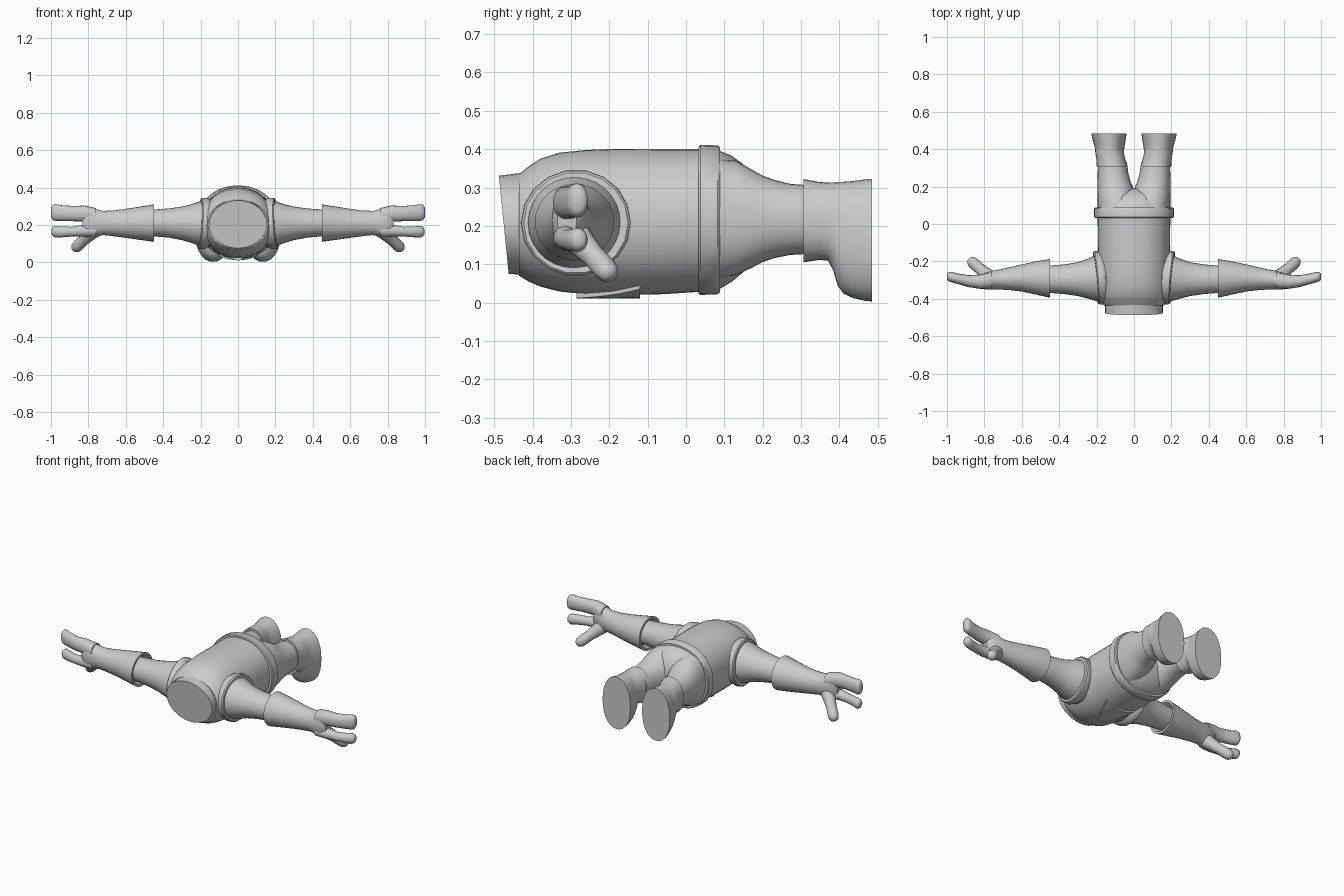
import bpy, bmesh
from math import cos, sin, tau, radians
from mathutils import Vector

X, Y, Z = Vector((1, 0, 0)), Vector((0, 1, 0)), Vector((0, 0, 1))


def finish(name, bm, mirror, angle):
    bmesh.ops.recalc_face_normals(bm, faces=bm.faces)
    me = bpy.data.meshes.new(name)
    bm.to_mesh(me)
    bm.free()
    ob = bpy.data.objects.new(name, me)
    bpy.context.collection.objects.link(ob)
    if mirror:
        ob.modifiers.new("Mirror", 'MIRROR').use_mirror_merge = False
    bpy.ops.object.select_all(action='DESELECT')
    ob.select_set(True)
    bpy.context.view_layer.objects.active = ob
    bpy.ops.object.shade_smooth_by_angle(angle=radians(angle))
    return ob


def loft(name, secs, u, v, n=28, power=2.0, mirror=False, angle=38):
    """Skin rounded rings (centre, radius along u, radius along v) and cap both ends."""
    bm = bmesh.new()
    rings = []
    for c, ru, rv in secs:
        ring = []
        for i in range(n):
            a = tau * i / n
            k = (abs(cos(a)) ** power + abs(sin(a)) ** power) ** (-1 / power)
            ring.append(bm.verts.new(Vector(c) + u * ru * k * cos(a) + v * rv * k * sin(a)))
        rings.append(ring)
    for a, b in zip(rings, rings[1:]):
        for i in range(n):
            j = (i + 1) % n
            bm.faces.new((a[i], a[j], b[j], b[i]))
    bm.faces.new(rings[0])
    bm.faces.new(rings[-1])
    return finish(name, bm, mirror, angle)


def along_y(name, rows, **kw):
    """Rows of y, x min, x max, z min, z max."""
    secs = [(((a + b) / 2, y, (c + d) / 2), (b - a) / 2, (d - c) / 2) for y, a, b, c, d in rows]
    return loft(name, secs, X, Z, **kw)


def along_x(name, rows, **kw):
    """Rows of x, y min, y max, z min, z max, mirrored to both sides."""
    secs = [((x, (a + b) / 2, (c + d) / 2), (b - a) / 2, (d - c) / 2) for x, a, b, c, d in rows]
    return loft(name, secs, Y, Z, mirror=True, **kw)


# Torso lying along y, chest down
along_y("torso", [
    (-.435, -.16, .16, .07, .335), (-.41, -.178, .178, .055, .355), (-.38, -.187, .187, .042, .375),
    (-.33, -.191, .191, .029, .391), (-.26, -.192, .192, .022, .398), (-.18, -.192, .192, .02, .401),
    (-.06, -.193, .193, .022, .4), (.06, -.195, .195, .03, .4)], power=2.15, n=36)

# Slanted neck stump
loft("neck", [((0, -.40, .205), .155, .135), ((0, -.475, .203), .155, .128)],
     X, Vector((0, -.1, 1)), n=32)

# Waist belt
along_y("belt", [
    (.032, -.19, .19, .04, .39), (.032, -.208, .208, .024, .406), (.038, -.213, .213, .02, .411),
    (.082, -.213, .213, .022, .41), (.088, -.208, .208, .026, .406), (.088, -.19, .19, .04, .39)],
    power=2.15, n=36)

# Hips closing to the crotch
along_y("hips", [
    (.05, -.195, .195, .03, .4), (.09, -.195, .195, .037, .395), (.12, -.188, .188, .055, .382),
    (.15, -.165, .165, .08, .36), (.175, -.12, .12, .12, .32), (.19, -.06, .06, .16, .27)],
    power=2.15, n=36)

# Legs
along_y("legs", [
    (.08, -.01, .194, .06, .375), (.13, -.006, .195, .072, .37), (.17, -.003, .195, .09, .348),
    (.2, .006, .195, .106, .331), (.23, .019, .195, .116, .32), (.27, .03, .194, .124, .31),
    (.33, .038, .193, .128, .305)], power=2.15, mirror=True)

# Boots with toes pointing down
along_y("boots", [
    (.325, .05, .185, .13, .3), (.306, .042, .191, .118, .31), (.306, .034, .199, .105, .322),
    (.345, .046, .201, .111, .315), (.37, .052, .205, .11, .313), (.383, .053, .207, .085, .313),
    (.395, .053, .208, .045, .314), (.41, .051, .21, .024, .315), (.435, .047, .217, .012, .317),
    (.465, .042, .225, .005, .321), (.485, .04, .229, .003, .323)], power=2.2, mirror=True, angle=50)

# Shoulder trim rings
lean = Vector((.09, 1, 0))
secs = [((x, -.287, .208), r, r * .97) for x, r in
        ((.14, .125), (.165, .138), (.173, .143), (.2, .142), (.206, .136), (.206, .12))]
loft("shoulder_trim", secs, lean, Vector((-.06, 0, 1)), n=18, mirror=True)

# Sleeves
along_x("sleeves", [
    (.15, -.415, -.16, .08, .338), (.205, -.411, -.166, .088, .325), (.25, -.398, -.187, .104, .31),
    (.3, -.385, -.204, .119, .298), (.37, -.375, -.216, .132, .288), (.48, -.366, -.225, .142, .28)])

# Glove cuffs running into the palms
along_x("gloves", [
    (.475, -.365, -.222, .14, .28), (.45, -.382, -.2, .125, .297), (.45, -.394, -.187, .11, .31),
    (.53, -.376, -.201, .121, .297), (.6, -.361, -.216, .131, .286), (.66, -.354, -.23, .139, .278),
    (.72, -.35, -.243, .146, .275), (.76, -.35, -.25, .138, .285), (.79, -.35, -.26, .134, .295),
    (.815, -.346, -.27, .137, .298), (.832, -.335, -.285, .155, .28)])

# Wide upper finger and thin lower finger
along_x("upper_finger", [
    (.76, -.345, -.255, .205, .29), (.82, -.347, -.27, .217, .304), (.88, -.338, -.274, .22, .301),
    (.94, -.322, -.265, .221, .305), (.975, -.312, -.256, .222, .311), (.99, -.307, -.256, .226, .308),
    (.999, -.298, -.265, .242, .292)], n=16, power=2.3, angle=60)
along_x("lower_finger", [
    (.76, -.345, -.265, .135, .205), (.83, -.346, -.282, .137, .2), (.89, -.336, -.28, .138, .19),
    (.94, -.322, -.27, .134, .192), (.975, -.31, -.256, .132, .195), (.989, -.304, -.258, .139, .19),
    (.996, -.295, -.267, .15, .179)], n=16, angle=60)

# Thumbs
p, q = Vector((.755, -.3, .185)), Vector((.878, -.192, .068))
d = (q - p).normalized()
u = d.cross(Z).normalized()
secs = [(p.lerp(q, t), r, r) for t, r in
        ((0, .045), (.3, .036), (.55, .03), (.8, .031), (.92, .028), (.98, .02), (1.01, .009))]
loft("thumbs", secs, u, d.cross(u), n=16, mirror=True, angle=60)

# Plain triangular chest plate following the curve of the chest
bm = bmesh.new()
rows = []
for i in range(7):
    y = -.285 + .165 * i / 6
    half = .022 + .08 * i / 6
    row = []
    for j in range(9):
        x = half * (j / 4 - 1)
        z = .211 - .191 * (1 - abs(x / .192) ** 2.15) ** (1 / 2.15)
        row.append([bm.verts.new((x, y, z - h)) for h in (.009, -.02)])
    rows.append(row)
for k in (0, 1):
    for a, b in zip(rows, rows[1:]):
        for j in range(8):
            bm.faces.new((a[j][k], a[j + 1][k], b[j + 1][k], b[j][k]))
rim = rows[0] + [r[-1] for r in rows[1:]] + rows[-1][-2::-1] + [r[0] for r in rows[-2:0:-1]]
for a, b in zip(rim, rim[1:] + rim[:1]):
    bm.faces.new((a[0], b[0], b[1], a[1]))
finish("chest_plate", bm, False, 35)
